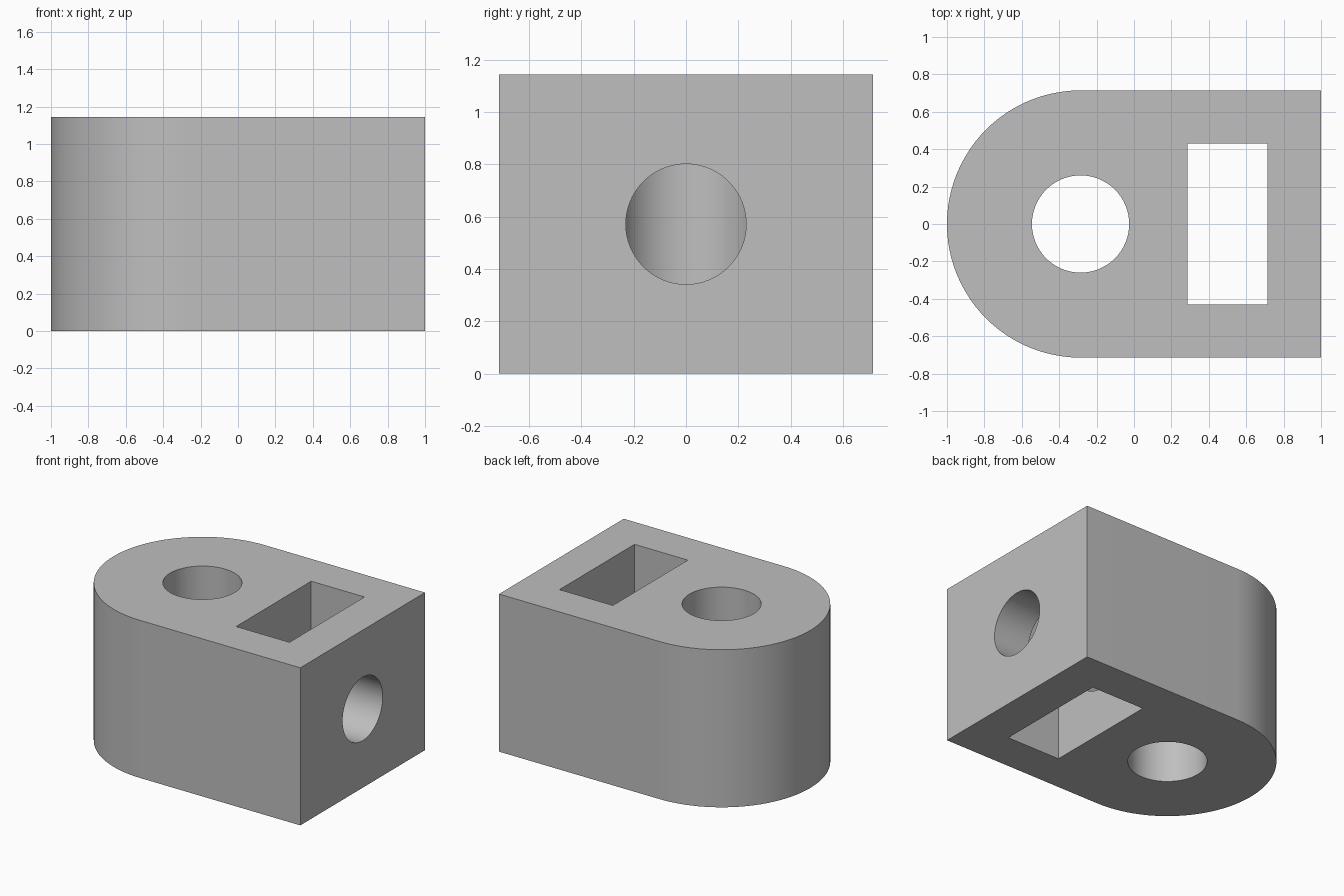
import bpy
import bmesh
from math import cos, sin, pi, radians

cube = bpy.data.objects.get("Cube")
if cube:
    bpy.data.objects.remove(cube, do_unlink=True)

HEIGHT = 8 / 7
HALF_WIDTH = 5 / 7
ARC_X = HALF_WIDTH - 1      # shared centre of the round end and the upright bore

grey = bpy.data.materials.new("plain_grey")
grey.use_nodes = True
colour = (0.52, 0.52, 0.52, 1)
grey.diffuse_color = colour
grey.node_tree.nodes["Principled BSDF"].inputs["Base Color"].default_value = colour


def arc(cx, radius, start, end, steps):
    """Points along an arc, both ends included."""
    angles = [start + (end - start) * i / steps for i in range(steps + 1)]
    return [(cx + radius * cos(a), radius * sin(a)) for a in angles]


def prism(name, outline, bottom, top):
    """Extrude a counter-clockwise outline straight up."""
    bm = bmesh.new()
    base = bm.faces.new([bm.verts.new((x, y, bottom)) for x, y in outline])
    walls = bmesh.ops.extrude_face_region(bm, geom=[base])
    verts = [v for v in walls["geom"] if isinstance(v, bmesh.types.BMVert)]
    bmesh.ops.translate(bm, verts=verts, vec=(0, 0, top - bottom))
    if base.is_valid is False or len(bm.faces) == len(outline) + 1:
        bm.faces.new([v for v in bm.verts if v not in verts])
    bmesh.ops.recalc_face_normals(bm, faces=bm.faces)
    mesh = bpy.data.meshes.new(name)
    bm.to_mesh(mesh)
    bm.free()
    mesh.materials.append(grey)
    obj = bpy.data.objects.new(name, mesh)
    bpy.context.collection.objects.link(obj)
    return obj


# Block with one rounded end
outline = arc(ARC_X, HALF_WIDTH, pi / 2, 3 * pi / 2, 48)
block = prism("rounded_block", outline + [(1, -HALF_WIDTH), (1, HALF_WIDTH)], 0, HEIGHT)

# Upright round bore and rectangular slot
bore = prism("round_bore_cutter", arc(ARC_X, 0.26, 0, 2 * pi, 64)[:-1], -0.1, HEIGHT + 0.1)
slot_outline = [(0.286, -0.43), (0.714, -0.43), (0.714, 0.43), (0.286, 0.43)]
slot = prism("slot_cutter", slot_outline, -0.1, HEIGHT + 0.1)

# Cross bore from the flat end through the slot into the upright bore
cross = prism("cross_bore_cutter", arc(0, 0.23, 0, 2 * pi, 64)[:-1], ARC_X, 1.1)
cross.rotation_euler = (0, pi / 2, 0)
cross.location.z = HEIGHT / 2

bpy.context.view_layer.objects.active = block
for cutter in (bore, slot, cross):
    cutter.hide_render = True
    cut = block.modifiers.new(cutter.name, "BOOLEAN")
    cut.operation = "DIFFERENCE"
    cut.solver = "EXACT"
    cut.object = cutter
    bpy.ops.object.modifier_apply(modifier=cut.name)
    bpy.data.objects.remove(cutter, do_unlink=True)

# Smooth curved walls, sharp rims
bpy.ops.object.select_all(action="DESELECT")
block.select_set(True)
bpy.ops.object.shade_smooth_by_angle(angle=radians(30))
